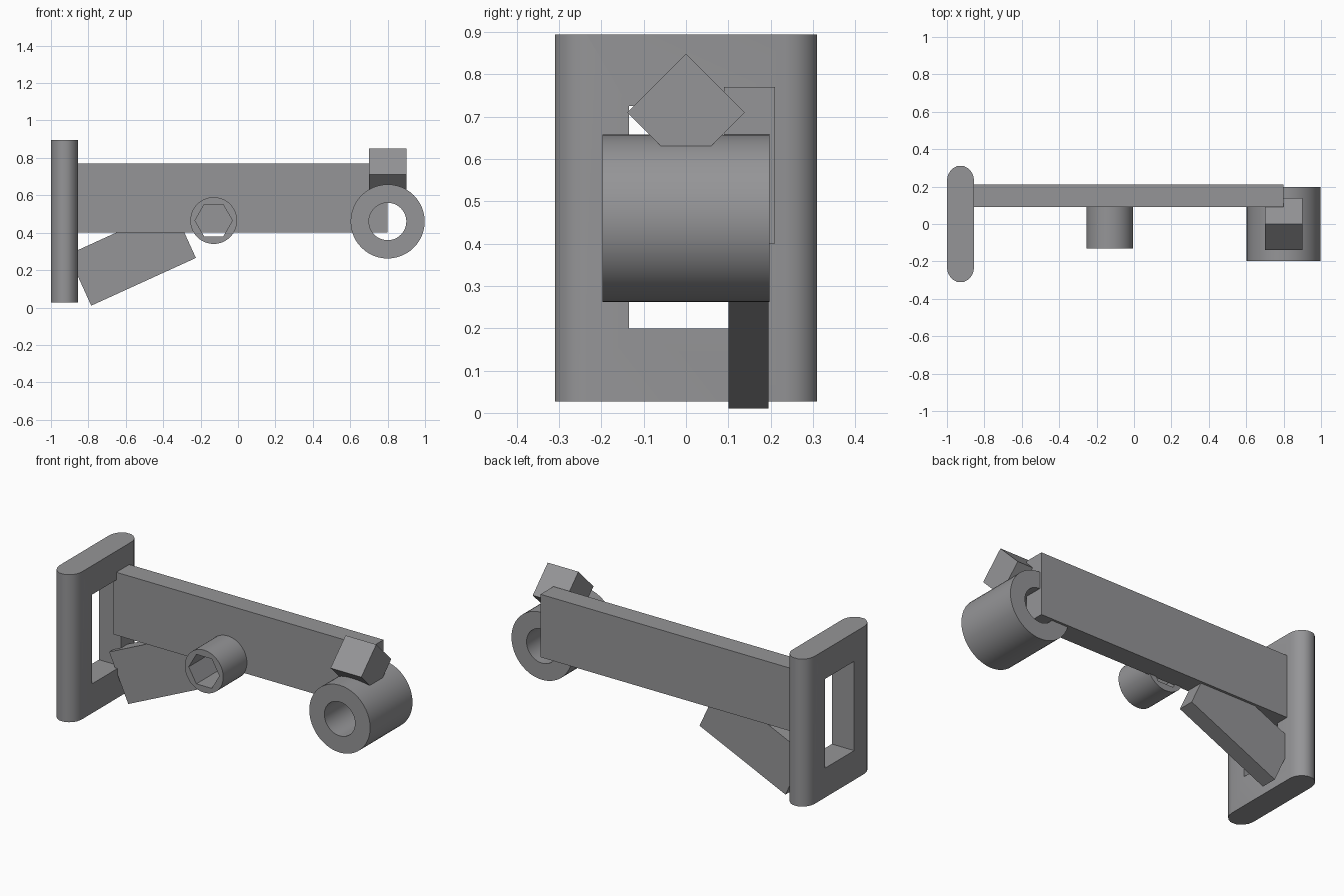
import bpy, bmesh, math
from mathutils import Matrix, Vector

if "Cube" in bpy.data.objects:
    bpy.data.objects.remove(bpy.data.objects["Cube"])

grey = bpy.data.materials.new("steel_grey")
grey.diffuse_color = (0.3, 0.3, 0.31, 1)
grey.use_nodes = True
grey.node_tree.nodes["Principled BSDF"].inputs["Base Color"].default_value = grey.diffuse_color


def finish(name, bm, smooth=False):
    bmesh.ops.recalc_face_normals(bm, faces=bm.faces)
    mesh = bpy.data.meshes.new(name)
    bm.to_mesh(mesh)
    bm.free()
    mesh.materials.append(grey)
    ob = bpy.data.objects.new(name, mesh)
    bpy.context.collection.objects.link(ob)
    if smooth:
        bpy.ops.object.select_all(action='DESELECT')
        ob.select_set(True)
        bpy.context.view_layer.objects.active = ob
        bpy.ops.object.shade_smooth_by_angle(angle=math.radians(35))
    return ob


def box(name, centre, size, axis='X', angle=0):
    bm = bmesh.new()
    bmesh.ops.create_cube(bm, size=1)
    m = (Matrix.Translation(centre) @ Matrix.Rotation(math.radians(angle), 4, axis)
         @ Matrix.Diagonal((*size, 1)))
    bmesh.ops.transform(bm, matrix=m, verts=bm.verts)
    return finish(name, bm)


def tube(name, x, z, y0, y1, r_out, r_in, hexagon=False, n=48):
    """Hollow cylinder along y, with a round or hexagonal bore."""
    bm = bmesh.new()

    def ring(y, r, hexed):
        out = []
        for i in range(n):
            a = 2 * math.pi * i / n
            k = r
            if hexed:
                k = r * math.cos(math.pi / 6) / math.cos(a % (math.pi / 3) - math.pi / 6)
            out.append(bm.verts.new((x + k * math.cos(a), y, z + k * math.sin(a))))
        return out

    loops = [ring(y0, r_out, False), ring(y1, r_out, False),
             ring(y1, r_in, hexagon), ring(y0, r_in, hexagon)]
    for a, b in zip(loops, loops[1:] + loops[:1]):
        for i in range(n):
            j = (i + 1) % n
            bm.faces.new((a[i], a[j], b[j], b[i]))
    return finish(name, bm, True)


# Wall plate: rounded profile extruded upwards, with a rectangular opening
quarter = [(0.0725, 0.235), (0.067, 0.262), (0.055, 0.283), (0.038, 0.299), (0.018, 0.31)]
half = quarter + [(-x, y) for x, y in reversed(quarter)]
profile = half + [(-x, -y) for x, y in half]
bm = bmesh.new()
base = bm.faces.new([bm.verts.new((x - 0.9275, y, 0.027)) for x, y in profile])
ext = bmesh.ops.extrude_face_region(bm, geom=[base])
bmesh.ops.translate(bm, vec=Vector((0, 0, 0.868)),
                    verts=[v for v in ext["geom"] if isinstance(v, bmesh.types.BMVert)])
plate = finish("wall_plate", bm, True)
cutter = box("plate_opening_cutter", (-0.9275, 0, 0.4625), (0.4, 0.27, 0.525))
cutter.hide_render = True
cutter.hide_viewport = True
cutter.display_type = 'WIRE'
cut = plate.modifiers.new("opening", 'BOOLEAN')
cut.operation = 'DIFFERENCE'
cut.solver = 'EXACT'
cut.object = cutter

# Long arm
box("arm_beam", (-0.0375, 0.15, 0.585), (1.675, 0.12, 0.37))

# Slanted brace between plate and arm
box("brace", (-0.567, 0.148, 0.274), (0.615, 0.095, 0.3), 'Y', -24.5)

# Small socket with hexagonal bore, and the large end ring
tube("small_socket", -0.13, 0.465, -0.13, 0.1, 0.125, 0.1, hexagon=True)
tube("end_ring", 0.8, 0.46, -0.197, 0.197, 0.198, 0.1)

# Block set on its edge on top of the ring
box("ring_block", (0.8, 0, 0.71), (0.2, 0.197, 0.197), 'X', 45)
